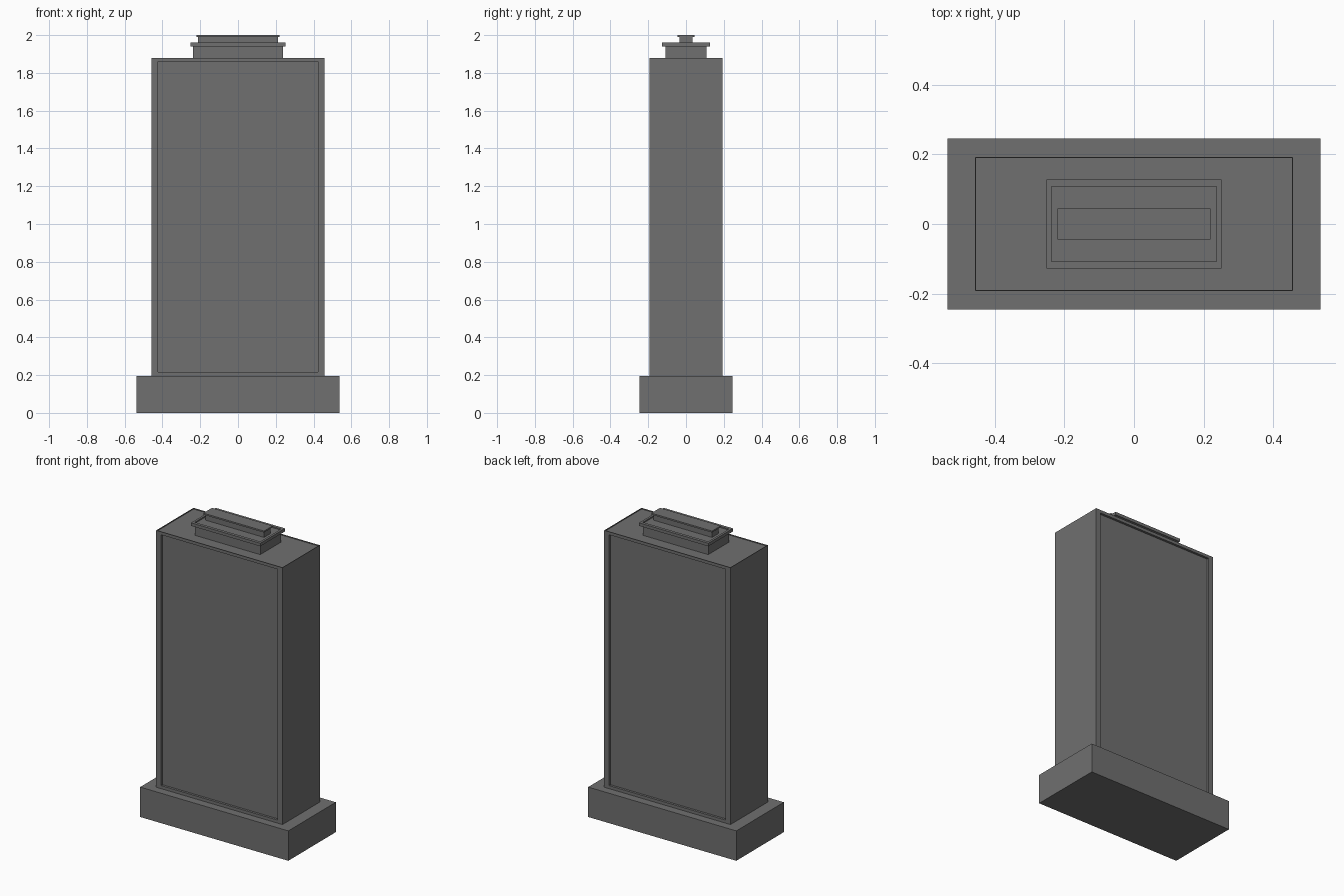
import bpy, bmesh

if "Cube" in bpy.data.objects:
    bpy.data.objects.remove(bpy.data.objects["Cube"])

grey = bpy.data.materials.new("dark grey")
grey.diffuse_color = (0.162, 0.162, 0.162, 1)
grey.use_nodes = True
grey.node_tree.nodes["Principled BSDF"].inputs["Base Color"].default_value = grey.diffuse_color


def block(name, hx, hy, z0, z1, recess=None, panels=None):
    """Centred box; recess = (x border, y border, depth) sinks the top,
    panels = (x border, z border, depth) sinks the front and back."""
    bm = bmesh.new()
    bmesh.ops.create_cube(bm, size=1)
    for v in bm.verts:
        v.co = (v.co.x * 2 * hx, v.co.y * 2 * hy, z1 if v.co.z > 0 else z0)
    bm.normal_update()

    def sink(face, axes, borders, depth):
        n = face.normal.copy()
        centre = face.calc_center_median()
        bmesh.ops.inset_individual(bm, faces=[face], thickness=0.001)
        half = (hx, hy, (z1 - z0) / 2)
        for v in face.verts:
            for a, b in zip(axes, borders):
                side = 1 if v.co[a] > centre[a] else -1
                v.co[a] = centre[a] + side * (half[a] - b)
        # second ring forms the straight walls of the recess
        bmesh.ops.inset_individual(bm, faces=[face], thickness=0)
        for v in face.verts:
            v.co -= n * depth

    top = [f for f in bm.faces if f.normal.z > 0.5]
    sides = [f for f in bm.faces if abs(f.normal.y) > 0.5]
    if panels:
        for f in sides:
            sink(f, (0, 2), panels[:2], panels[2])
    if recess:
        for f in top:
            sink(f, (0, 1), recess[:2], recess[2])
    bmesh.ops.recalc_face_normals(bm, faces=bm.faces[:])
    me = bpy.data.meshes.new(name)
    bm.to_mesh(me)
    bm.free()
    me.materials.append(grey)
    ob = bpy.data.objects.new(name, me)
    bpy.context.collection.objects.link(ob)
    return ob


# Plinth and slab body with sunken front and back panels
block("plinth", 0.537, 0.246, 0, 0.196)
block("body", 0.458, 0.193, 0.196, 1.88, (0.003, 0.003, 0.006), (0.035, 0.02, 0.015))

# Stepped crown: neck, tray-like rim, upper neck and cap
block("crown_neck", 0.237, 0.108, 1.874, 1.94)
block("crown_rim", 0.2515, 0.128, 1.94, 1.96, (0.0145, 0.02, 0.008))
block("upper_neck", 0.213, 0.034, 1.952, 1.99)
block("top_cap", 0.22, 0.045, 1.99, 2.0)
